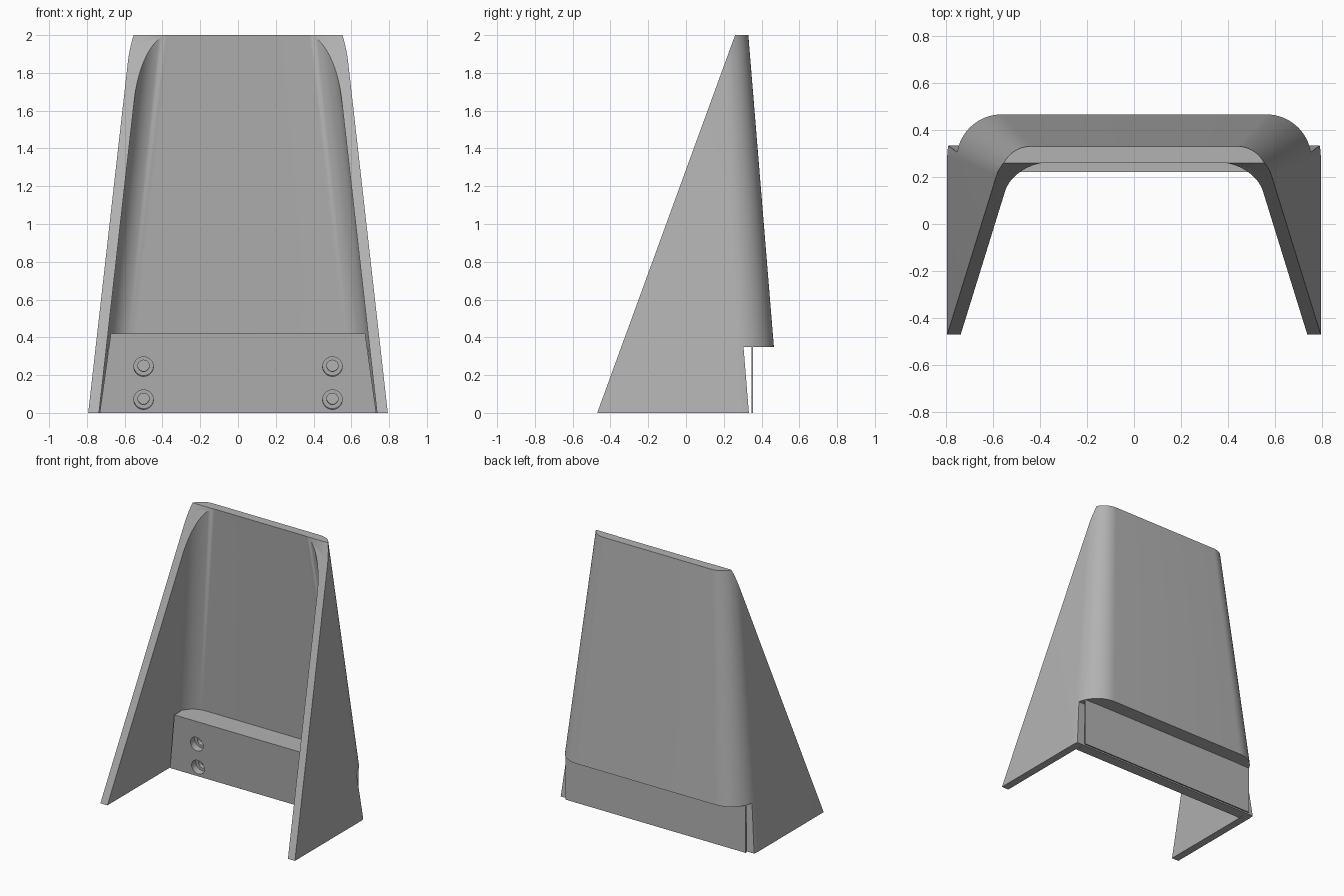
import bpy, bmesh
from math import sin, cos, pi, atan
from mathutils import Matrix, Vector

if "Cube" in bpy.data.objects:
    bpy.data.objects.remove(bpy.data.objects["Cube"])

LEAN = 0.082      # backward lean of the rear wall, per unit of height
TAPER = 0.113     # inward taper of the side walls, per unit of height

grey = bpy.data.materials.new("plain grey")
grey.use_nodes = True
grey.diffuse_color = (0.45, 0.45, 0.45, 1)
grey.node_tree.nodes["Principled BSDF"].inputs["Base Color"].default_value = (0.45, 0.45, 0.45, 1)


def finish(name, bm):
    bmesh.ops.recalc_face_normals(bm, faces=bm.faces)
    mesh = bpy.data.meshes.new(name)
    bm.to_mesh(mesh)
    bm.free()
    mesh.materials.append(grey)
    obj = bpy.data.objects.new(name, mesh)
    bpy.context.collection.objects.link(obj)
    return obj


def loft(name, ring_a, ring_b):
    """Solid between two closed rings with matching points."""
    bm = bmesh.new()
    a = [bm.verts.new(p) for p in ring_a]
    b = [bm.verts.new(p) for p in ring_b]
    bm.faces.new(a)
    bm.faces.new(b)
    for i in range(len(a)):
        j = (i + 1) % len(a)
        bm.faces.new((a[i], a[j], b[j], b[i]))
    return finish(name, bm)


def prism(name, profile, half, taper=0):
    """Side profile (y, z) widened to both sides, narrowing with height."""
    return loft(name, *[[(s * (half - taper * z), y, z) for y, z in profile] for s in (-1, 1)])


def cut(obj, cutter):
    mod = obj.modifiers.new("cut", 'BOOLEAN')
    mod.operation = 'DIFFERENCE'
    mod.solver = 'EXACT'
    mod.object = cutter
    bpy.context.view_layer.objects.active = obj
    bpy.ops.object.modifier_apply(modifier=mod.name)
    bpy.data.objects.remove(cutter)


def smooth(obj):
    bpy.ops.object.select_all(action='DESELECT')
    obj.select_set(True)
    bpy.context.view_layer.objects.active = obj
    bpy.ops.object.shade_smooth_by_angle(angle=pi / 6)


def arch(x, y, r, z, steps=16):
    """Half-open wall outline with rounded rear corners, from right to left."""
    arc = [(x - r + r * cos(pi / 2 * i / steps), y - r + r * sin(pi / 2 * i / steps))
           for i in range(steps + 1)]
    side = [(x, -0.7)] + arc
    return [(px, py, z) for px, py in side] + [(-px, py, z) for px, py in reversed(side)]


def section(z, r_out, r_in):
    outer = arch(0.793 - TAPER * z, 0.494 - LEAN * z, r_out, z)
    inner = arch(0.736 - TAPER * z, 0.426 - LEAN * z, r_in, z)
    return outer + inner[::-1]


# Tapered shell, cut by a sloping front and stepped at the lower rear
shell = loft("shell", section(0, 0.205, 0.15), section(2, 0.13, 0.15))
slope = 0.365
cut(shell, prism("front_cutter", [(-1, -0.1), (-0.47 - slope * 0.1, -0.1),
                                  (-0.47 + slope * 2.1, 2.1), (-1, 2.1)], 1.5))
cut(shell, prism("rear_cutter", [(0.333 + LEAN * 0.1, -0.1), (1, -0.1), (1, 0.35),
                                 (0.333 - LEAN * 0.35, 0.35)], 1.5))
smooth(shell)

# Mounting block between the side walls, with counterbored bolt holes
block = prism("mounting_block", [(0.254, 0), (0.333, 0), (0.304, 0.352), (0.41, 0.352),
                                 (0.41, 0.42), (0.22, 0.42)], 0.732, 0.14)
tilt = Matrix.Rotation(atan(LEAN) - pi / 2, 4, 'X')
for x in (-0.5, 0.5):
    for z in (0.07, 0.245):
        for radius, depth in ((0.052, 0.05), (0.03, 0.12)):
            bm = bmesh.new()
            mouth = Vector((x, 0.254 - LEAN * z, z))
            bmesh.ops.create_cone(bm, cap_ends=True, segments=32, radius1=radius,
                                  radius2=radius, depth=depth * 2,
                                  matrix=Matrix.Translation(mouth) @ tilt)
            cut(block, finish("hole_cutter", bm))
smooth(block)

# Thin upright plate closing the lower rear
prism("rear_plate", [(0.347, 0), (0.356, 0), (0.356, 0.352), (0.347, 0.352)], 0.735)
